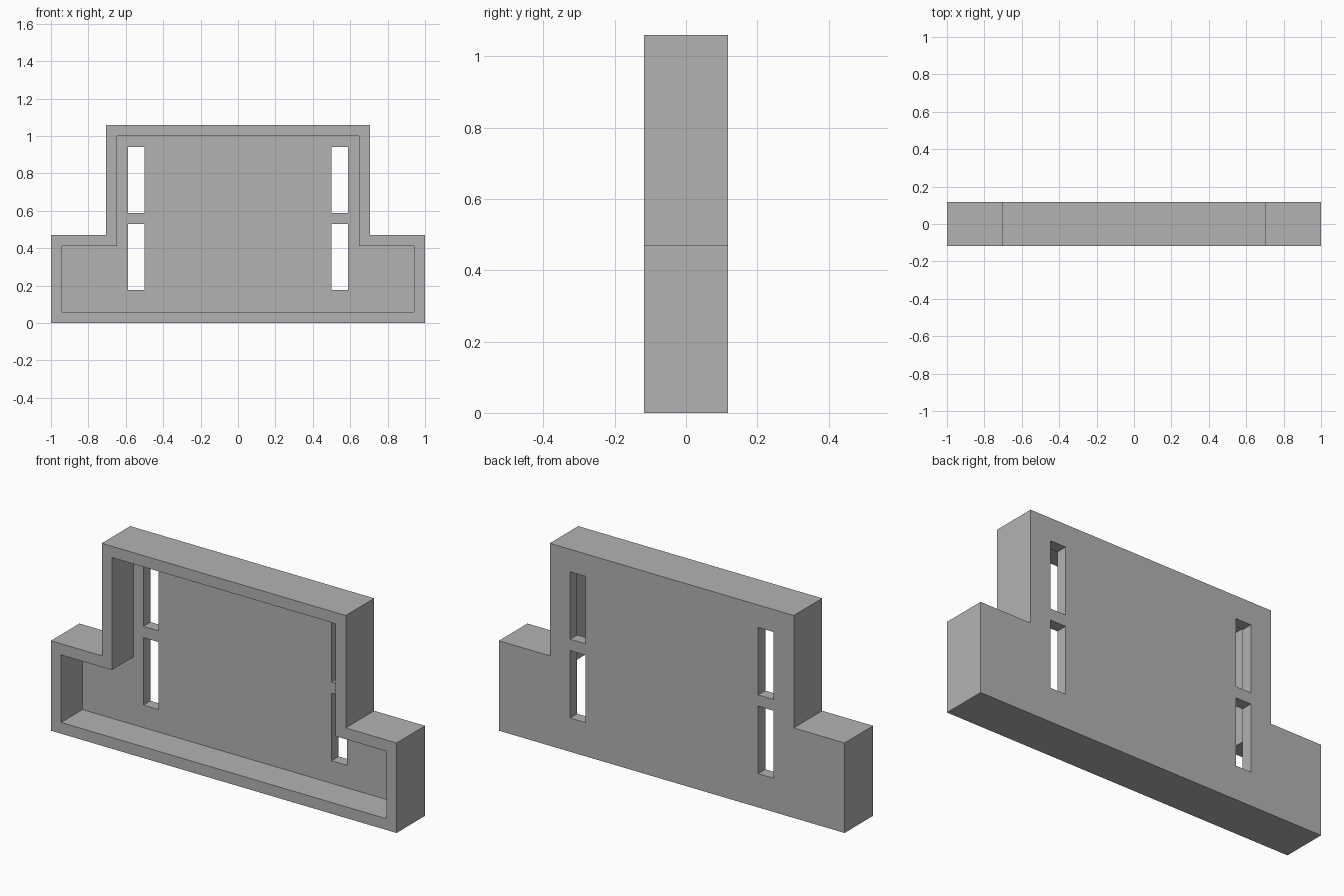
import bpy
import bmesh

if "Cube" in bpy.data.objects:
    bpy.data.objects.remove(bpy.data.objects["Cube"], do_unlink=True)

U = 1 / 17          # wall thickness, the module of the whole part
HALF_DEPTH = 2 * U

grey = bpy.data.materials.new("plain_grey")
grey.use_nodes = True
colour = (0.45, 0.45, 0.45, 1)
grey.diffuse_color = colour
grey.node_tree.nodes["Principled BSDF"].inputs["Base Color"].default_value = colour


def prism(name, outline, y0, y1):
    """Extrude an (x, z) outline from y0 to y1."""
    bm = bmesh.new()
    face = bm.faces.new([bm.verts.new((x, y0, z)) for x, z in outline])
    moved = bmesh.ops.extrude_face_region(bm, geom=[face])["geom"]
    bmesh.ops.translate(bm, vec=(0, y1 - y0, 0),
                        verts=[v for v in moved if isinstance(v, bmesh.types.BMVert)])
    bmesh.ops.recalc_face_normals(bm, faces=bm.faces)
    mesh = bpy.data.meshes.new(name)
    bm.to_mesh(mesh)
    bm.free()
    mesh.materials.append(grey)
    obj = bpy.data.objects.new(name, mesh)
    bpy.context.collection.objects.link(obj)
    return obj


def stepped_outline(inset):
    """Wide base with a narrower raised centre, shrunk by inset."""
    base, centre = 17 * U - inset, 12 * U - inset
    shoulder, top = 8 * U - inset, 18 * U - inset
    right = [(base, inset), (base, shoulder), (centre, shoulder), (centre, top)]
    return right + [(-x, z) for x, z in reversed(right)]


# Stepped housing
housing = prism("housing", stepped_outline(0), -HALF_DEPTH, HALF_DEPTH)

# Open front cavity, leaving a rim and a back panel
cutters = [prism("cavity_cutter", stepped_outline(U), -HALF_DEPTH - U, HALF_DEPTH - U)]

# Two stacked slots on each side, through the back panel
for side in (-1, 1):
    for low, high in ((3 * U, 9 * U), (10 * U, 16 * U)):
        x0, x1 = side * 8.5 * U, side * 10 * U
        cutters.append(prism("slot_cutter",
                             [(x0, low), (x1, low), (x1, high), (x0, high)],
                             0, HALF_DEPTH + U))

for cutter in cutters:
    cutter.hide_render = True
    mod = housing.modifiers.new(cutter.name, "BOOLEAN")
    mod.operation = "DIFFERENCE"
    mod.solver = "EXACT"
    mod.object = cutter

# Bake the cuts and drop the cutters
depsgraph = bpy.context.evaluated_depsgraph_get()
cut_mesh = bpy.data.meshes.new_from_object(housing.evaluated_get(depsgraph))
housing.modifiers.clear()
housing.data = cut_mesh
cut_mesh.name = "housing"
for cutter in cutters:
    bpy.data.objects.remove(cutter, do_unlink=True)
